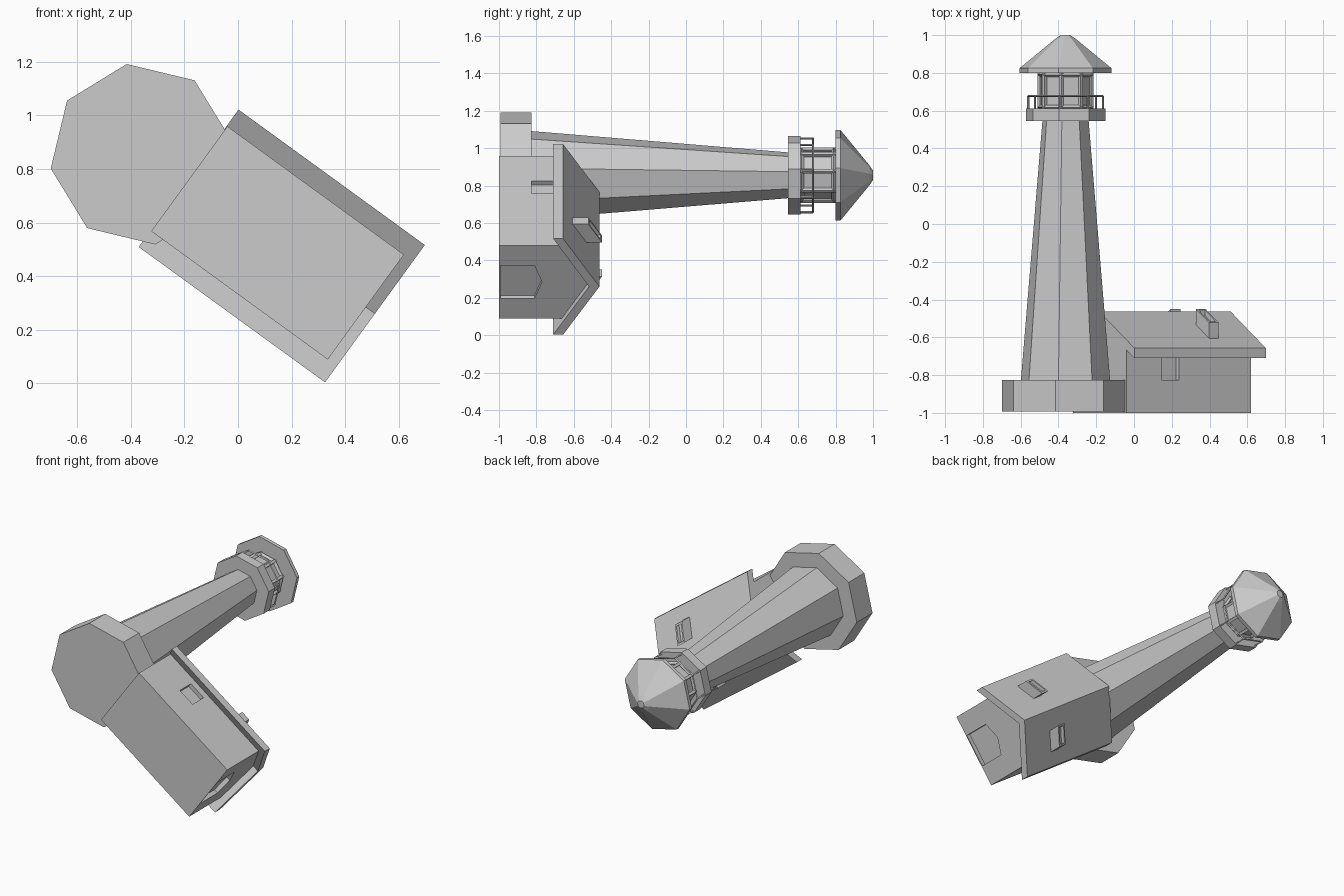
import bpy, bmesh
from math import cos, sin, radians
from mathutils import Vector

cube = bpy.data.objects.get("Cube")
if cube:
    bpy.data.objects.remove(cube)

gray = bpy.data.materials.new("plain_gray")
gray.use_nodes = True
gray.diffuse_color = (0.6, 0.6, 0.6, 1)
gray.node_tree.nodes["Principled BSDF"].inputs["Base Color"].default_value = (0.6, 0.6, 0.6, 1)

CENTRE_X, CENTRE_Z = -0.3625, 0.855
TURN = radians(9)
HOUSE = radians(-36)


def build(name, lofts):
    """One object from lofts, each a list of equal rings closed with end caps."""
    bm = bmesh.new()
    for rings in lofts:
        rows = [[bm.verts.new(p) for p in ring] for ring in rings]
        n = len(rows[0])
        for low, high in zip(rows, rows[1:]):
            for i in range(n):
                j = (i + 1) % n
                bm.faces.new((low[i], low[j], high[j], high[i]))
        bm.faces.new(rows[0][::-1])
        bm.faces.new(rows[-1])
    bmesh.ops.recalc_face_normals(bm, faces=bm.faces)
    mesh = bpy.data.meshes.new(name)
    bm.to_mesh(mesh)
    bm.free()
    mesh.materials.append(gray)
    obj = bpy.data.objects.new(name, mesh)
    bpy.context.collection.objects.link(obj)
    return obj


def octagon(r, h):
    """Octagon around the tower axis, which runs along y."""
    return [Vector((CENTRE_X + r * cos(TURN + k * radians(45)), h,
                    CENTRE_Z + r * sin(TURN + k * radians(45)))) for k in range(8)]


def house(a, e, h):
    """Point in the house frame: along the ridge, across it, height."""
    e += 0.032
    return Vector((CENTRE_X + a * cos(HOUSE) - e * sin(HOUSE), h,
                   CENTRE_Z + a * sin(HOUSE) + e * cos(HOUSE)))


def prism(profile, a0, a1):
    return [[house(a, e, h) for e, h in profile] for a in (a0, a1)]


def box(a0, a1, e0, e1, h0, h1):
    return prism([(e0, h0), (e1, h0), (e1, h1), (e0, h1)], a0, a1)


def bar(p, q, w):
    """Square bar between two points."""
    d = (q - p).normalized()
    u = d.orthogonal().normalized() * w
    v = d.cross(u)
    return [[c + u + v, c - u + v, c - u - v, c + u - v] for c in (p, q)]


def carve(target, cutter):
    mod = target.modifiers.new("recess", 'BOOLEAN')
    mod.operation = 'DIFFERENCE'
    mod.solver = 'EXACT'
    mod.object = cutter
    cutter.hide_render = True
    bpy.context.view_layer.objects.active = target
    bpy.ops.object.modifier_apply(modifier=mod.name)
    bpy.data.objects.remove(cutter)


def tower_part(name, *steps):
    return build(name, [[octagon(r, h) for r, h in steps]])


# Tower
tower_part("tower_base", (0.341, -0.993), (0.341, -0.825))
tower_part("tower_shaft", (0.239, -0.825), (0.124, 0.545))
tower_part("gallery_deck", (0.213, 0.545), (0.213, 0.612))
tower_part("lantern_glass", (0.13, 0.612), (0.13, 0.81))
tower_part("lantern_roof", (0.246, 0.80), (0.246, 0.825), (0.055, 0.98), (0.025, 1.0))

# Lantern frame and gallery railing
frame, rail = [], []
for k in range(8):
    j = (k + 1) % 8
    for h in (0.618, 0.79):
        ring = octagon(0.137, h)
        frame.append(bar(ring[k], ring[j], 0.009))
    frame.append(bar(octagon(0.137, 0.612)[k], octagon(0.137, 0.80)[k], 0.009))
    ring = octagon(0.2, 0.678)
    rail.append(bar(ring[k], ring[j], 0.004))
    rail.append(bar(octagon(0.2, 0.61)[k], ring[k], 0.004))
build("lantern_frame", frame)
build("gallery_railing", rail)

# House walls with door and window recesses
walls = build("house_walls", [prism(
    [(-0.242, -1), (0.242, -1), (0.242, -0.665), (0, -0.52), (-0.242, -0.665)], 0.2, 1.015)])
carve(walls, build("door_cutter", [prism(
    [(-0.108, -0.992), (0.108, -0.992), (0.108, -0.81), (0, -0.77), (-0.108, -0.81)], 0.987, 1.1)]))
for side in (-1, 1):
    carve(walls, build("window_cutter", [
        box(0.428, 0.545, side * 0.215, side * 0.3, -0.827, -0.71)]))

# House roof
build("house_roof", [prism(
    [(-0.317, -0.71), (0, -0.518), (0.317, -0.71),
     (0.317, -0.657), (0, -0.463), (-0.317, -0.657)], 0.197, 1.057)])

# Roof vents, each with a sunken top
for side, label in ((1, "left"), (-1, "right")):
    def slab(low, high, near, far, a0, a1):
        line = lambda e, lift: (side * e, -0.463 - 0.612 * e + lift)
        return prism([line(far, low), line(near, low), line(near, high), line(far, high)], a0, a1)
    vent = build("roof_vent_" + label, [slab(-0.01, 0.083, 0.113, 0.233, 0.747, 0.81)])
    carve(vent, build("vent_cutter", [slab(0.055, 0.12, 0.125, 0.221, 0.758, 0.799)]))
